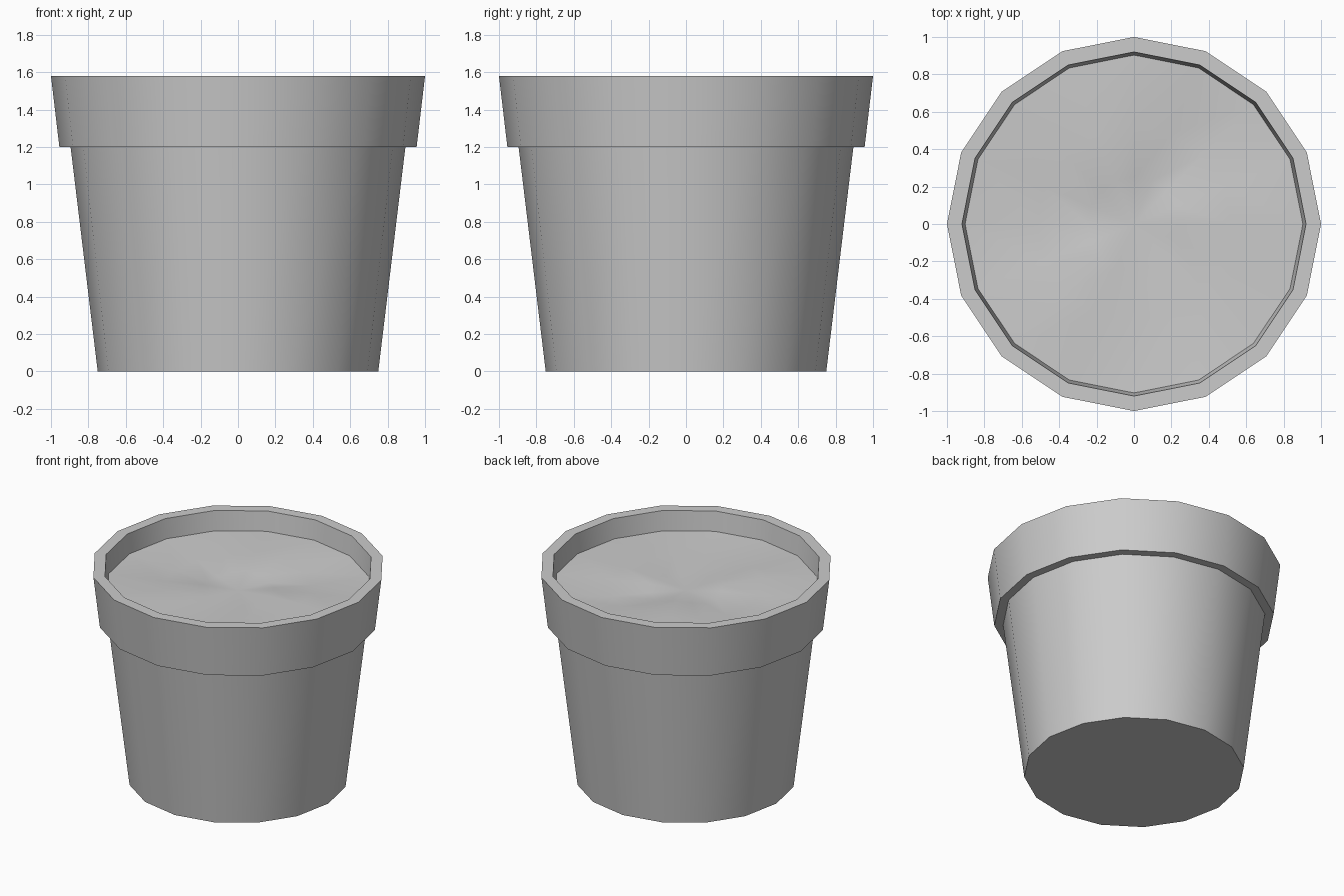
import bpy, bmesh, math

if "Cube" in bpy.data.objects:
    bpy.data.objects.remove(bpy.data.objects["Cube"])

SIDES = 16


def ring(bm, r, height):
    """Ring of vertices; height is a function of the angle."""
    out = []
    for i in range(SIDES):
        a = 2 * math.pi * i / SIDES
        out.append(bm.verts.new((r * math.cos(a), r * math.sin(a), height(a))))
    return out


def bridge(bm, lower, upper):
    for i in range(SIDES):
        j = (i + 1) % SIDES
        bm.faces.new((lower[i], lower[j], upper[j], upper[i]))


def finish(bm, name):
    mesh = bpy.data.meshes.new(name)
    bm.to_mesh(mesh)
    bm.free()
    obj = bpy.data.objects.new(name, mesh)
    bpy.context.collection.objects.link(obj)
    bpy.ops.object.select_all(action='DESELECT')
    obj.select_set(True)
    bpy.context.view_layer.objects.active = obj
    bpy.ops.object.shade_smooth_by_angle(angle=math.radians(30))
    return obj


# Pot: tapered body, overhanging collar and inner lip
profile = [(0.75, 0), (0.895, 1.2), (0.955, 1.2), (1.0, 1.58), (0.92, 1.58), (0.903, 1.435)]
bm = bmesh.new()
rings = [ring(bm, r, lambda a, z=z: z) for r, z in profile]
for lower, upper in zip(rings, rings[1:]):
    bridge(bm, lower, upper)
bm.faces.new(rings[0][::-1])
finish(bm, "pot")

# Soil: uneven surface with gentle radial ridges
bm = bmesh.new()
outer = ring(bm, 0.903, lambda a: 1.435)
middle = ring(bm, 0.52, lambda a: 1.425 + 0.02 * math.cos(3 * a + 0.6) + 0.012 * math.sin(5 * a))
inner = ring(bm, 0.25, lambda a: 1.415 + 0.012 * math.cos(3 * a + 0.2) + 0.008 * math.sin(4 * a))
bridge(bm, outer, middle)
bridge(bm, middle, inner)
centre = bm.verts.new((0, 0, 1.40))
for i in range(SIDES):
    bm.faces.new((inner[i], inner[(i + 1) % SIDES], centre))
finish(bm, "soil")
